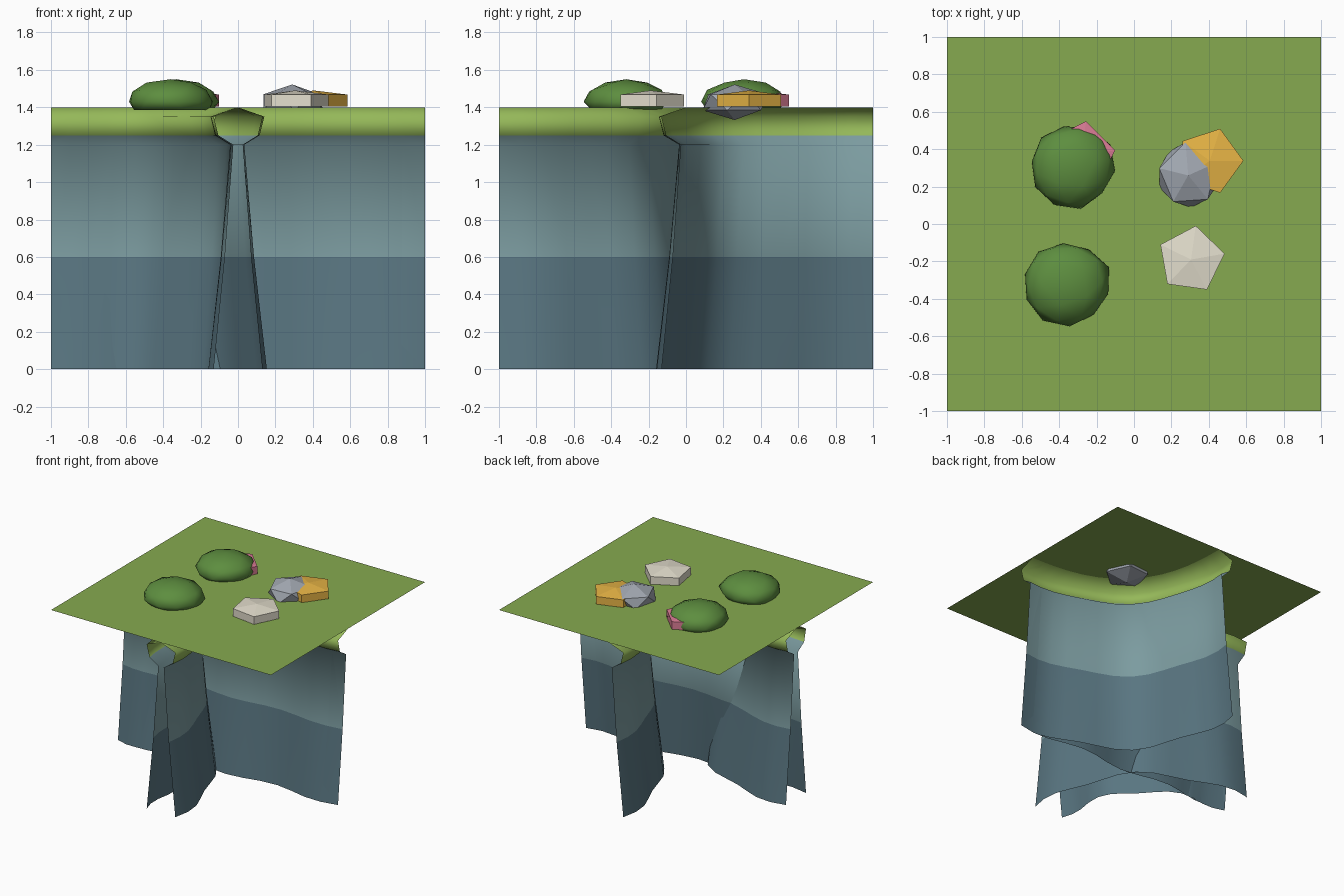
import bpy, bmesh, math, random
from mathutils import Vector

if "Cube" in bpy.data.objects:
    bpy.data.objects.remove(bpy.data.objects["Cube"])

random.seed(4)


def material(name, rgb):
    m = bpy.data.materials.new(name)
    m.diffuse_color = (*rgb, 1)
    m.use_nodes = True
    m.node_tree.nodes["Principled BSDF"].inputs["Base Color"].default_value = m.diffuse_color
    return m


GRASS = material("grass", (0.24, 0.40, 0.08))
LIP = material("grass_lip", (0.30, 0.48, 0.10))
ROCK_UP = material("upper_rock", (0.20, 0.33, 0.35))
ROCK_LOW = material("lower_rock", (0.10, 0.18, 0.22))
BUSH = material("bush_green", (0.11, 0.27, 0.05))
STONE = material("stone_grey", (0.36, 0.39, 0.44))
ORANGE = material("orange", (0.80, 0.46, 0.06))
PINK = material("pink", (0.70, 0.20, 0.30))
CREAM = material("cream", (0.77, 0.73, 0.61))


def finish(name, bm, mats, smooth=False):
    mesh = bpy.data.meshes.new(name)
    bm.to_mesh(mesh)
    bm.free()
    for m in mats:
        mesh.materials.append(m)
    for p in mesh.polygons:
        p.use_smooth = smooth
    ob = bpy.data.objects.new(name, mesh)
    bpy.context.collection.objects.link(ob)
    return ob


# Cliff sections: (offset to the low side, height, waviness, material above next row)
PROFILE = [(0.0, 1.40, 0, 0), (0.13, 1.35, 0.015, 0), (0.105, 1.25, 0.015, 1),
           (0.025, 1.20, 0.012, 1), (0.07, 0.60, 0.02, 2), (0.13, 0.0, 0.03, 2)]


def cliff(name, path):
    """Sweep the cliff profile along (point, low-side direction) pairs."""
    bm = bmesh.new()
    n = len(path) - 1
    rows = []
    for d, z, wave, _ in PROFILE:
        row = []
        for i, (p, out) in enumerate(path):
            w = wave * math.sin(i / n * math.pi * 5) * (1 if 0 < i < n else 0)
            q = p + out * (d + w)
            row.append(bm.verts.new((max(-1, min(1, q.x)), max(-1, min(1, q.y)), z)))
        rows.append(row)
    for k in range(len(PROFILE) - 1):
        for i in range(n):
            f = bm.faces.new((rows[k][i], rows[k + 1][i], rows[k + 1][i + 1], rows[k][i + 1]))
            f.material_index = PROFILE[k][3]
    # face the low side
    bm.normal_update()
    mid = rows[4][n // 2].link_faces[0]
    if mid.normal.dot(path[n // 2][1]) < 0:
        bmesh.ops.reverse_faces(bm, faces=bm.faces[:])
    return finish(name, bm, [LIP, ROCK_UP, ROCK_LOW], True)


def arc(corner, side, n=14):
    """Quarter turn about a tile corner; side +1 = corner is high, -1 = low."""
    c = Vector((corner[0], corner[1], 0))
    path = []
    for i in range(n + 1):
        t = math.pi / 2 * i / n
        d = Vector((-corner[0] * math.cos(t), -corner[1] * math.sin(t), 0))
        path.append((c + d * (1 + 0.09 * math.sin(2 * t) ** 2), d * side))
    return path


# Cliff walls
cliff("straight_cliff", [(Vector((-1 + 2 * i / 14, 0, 0)), Vector((0, -1, 0))) for i in range(15)])
cliff("outer_corner_cliff_back", arc((1, 1), 1))
cliff("outer_corner_cliff_front", arc((-1, -1), 1))
cliff("inner_corner_cliff", arc((-1, -1), -1))

# Grass top
bm = bmesh.new()
bmesh.ops.create_grid(bm, x_segments=1, y_segments=1, size=1)
bmesh.ops.translate(bm, verts=bm.verts, vec=(0, 0, 1.4))
finish("grass_top", bm, [GRASS])


def blob(name, center, size, mat, sub, floor, turn, smooth, jitter):
    """Faceted squashed ball with an optional flat underside."""
    bm = bmesh.new()
    bmesh.ops.create_icosphere(bm, subdivisions=sub, radius=1)
    ca, sa = math.cos(turn), math.sin(turn)
    for v in bm.verts:
        j = 1 + random.uniform(-jitter, jitter)
        x, y, z = v.co
        v.co = (center[0] + (x * ca - y * sa) * size[0] * j,
                center[1] + (x * sa + y * ca) * size[1] * j,
                max(floor, center[2] + z * size[2]))
    return finish(name, bm, [mat], smooth)


# Bushes and rock
blob("bush_back", (-0.33, 0.31, 1.43), (0.225, 0.225, 0.12), BUSH, 2, 1.385, 0.2, True, 0.05)
blob("bush_front", (-0.36, -0.32, 1.43), (0.235, 0.225, 0.12), BUSH, 2, 1.385, 0.7, True, 0.05)
blob("rock", (0.29, 0.26, 1.427), (0.18, 0.19, 0.095), STONE, 1, 0, 0.4, False, 0.05)


def blossom(name, x, y, r, deg, mat):
    """Five-sided slab with a slightly raised middle."""
    bm = bmesh.new()
    ring = []
    for z in (1.405, 1.468):
        ring.append([bm.verts.new((x + r * math.cos(math.radians(deg + 72 * i)),
                                   y + r * math.sin(math.radians(deg + 72 * i)), z)) for i in range(5)])
    tip = bm.verts.new((x, y, 1.49))
    bm.faces.new(ring[0][::-1])
    for i in range(5):
        j = (i + 1) % 5
        bm.faces.new((ring[0][i], ring[0][j], ring[1][j], ring[1][i]))
        bm.faces.new((ring[1][i], ring[1][j], tip))
    return finish(name, bm, [mat])


# Flowers
blossom("orange_flower", 0.405, 0.338, 0.18, 0, ORANGE)
blossom("pink_flower", -0.285, 0.365, 0.187, 81, PINK)
blossom("cream_flower", 0.305, -0.19, 0.182, 82, CREAM)
